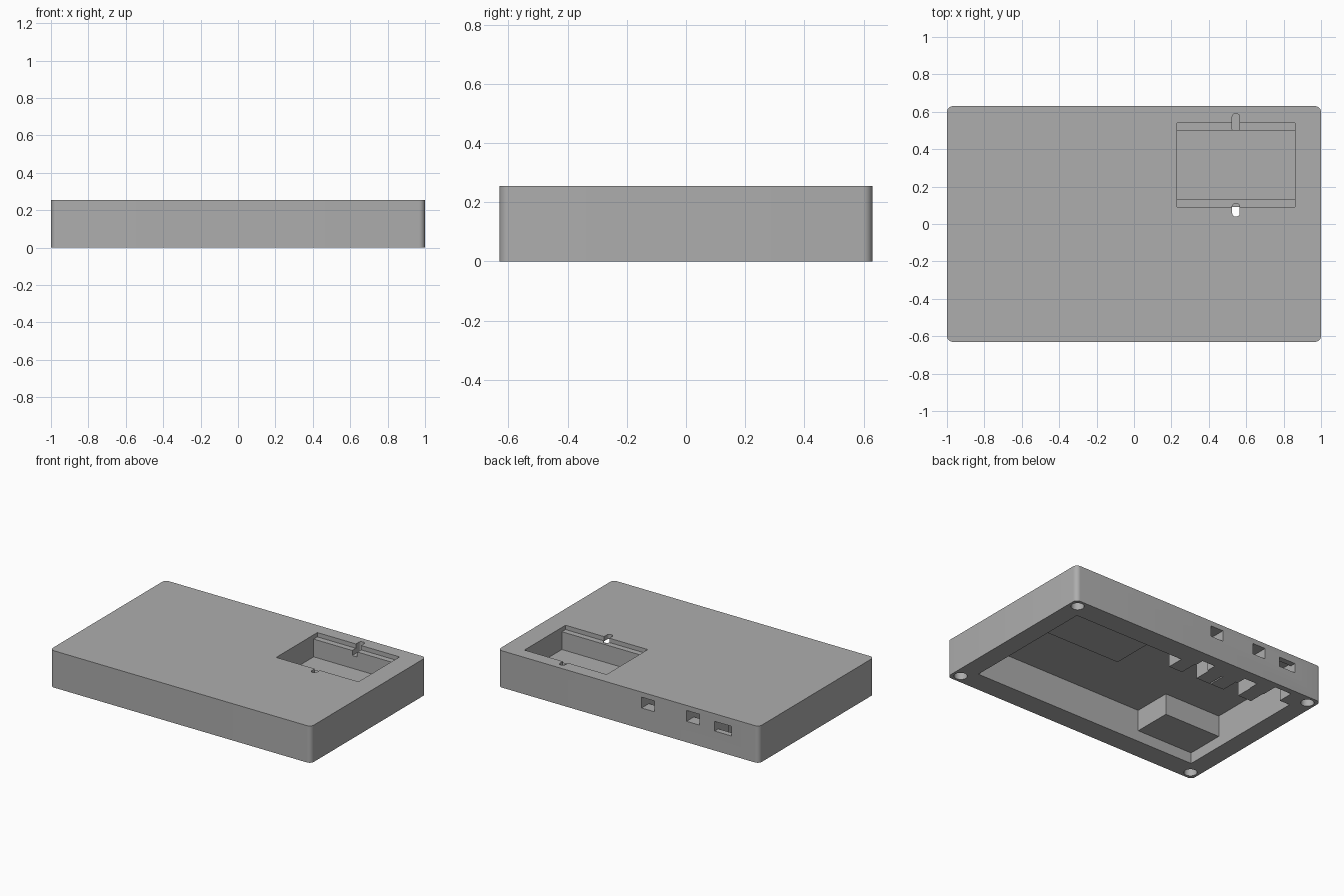
import bpy
import bmesh
from math import radians

default = bpy.data.objects.get("Cube")
if default:
    bpy.data.objects.remove(default, do_unlink=True)

# Single casing colour
grey = bpy.data.materials.new("casing grey")
grey.use_nodes = True
COLOUR = (0.42, 0.42, 0.42, 1)
grey.diffuse_color = COLOUR
grey.node_tree.nodes["Principled BSDF"].inputs["Base Color"].default_value = COLOUR

HEIGHT = 0.255
CEILING = 0.223
CAVITY_X, CAVITY_Y = 0.87, 0.48


def finish(bm, name):
    bmesh.ops.recalc_face_normals(bm, faces=bm.faces)
    mesh = bpy.data.meshes.new(name)
    bm.to_mesh(mesh)
    bm.free()
    mesh.materials.append(grey)
    obj = bpy.data.objects.new(name, mesh)
    bpy.context.collection.objects.link(obj)
    return obj


def box(name, x, y, z, radius=0):
    """Box from (min, max) ranges, with optional rounded upright edges."""
    bm = bmesh.new()
    bmesh.ops.create_cube(bm, size=1)
    for v in bm.verts:
        v.co = [r[0] if c < 0 else r[1] for c, r in zip(v.co, (x, y, z))]
    if radius:
        upright = [e for e in bm.edges
                   if abs(e.verts[0].co.z - e.verts[1].co.z) > 1e-4]
        bmesh.ops.bevel(bm, geom=upright, offset=radius, segments=8,
                        profile=0.5, affect='EDGES')
    return finish(bm, name)


def cylinder(name, x, y, z, radius):
    bm = bmesh.new()
    bmesh.ops.create_cone(bm, cap_ends=True, segments=32, radius1=radius,
                          radius2=radius, depth=z[1] - z[0])
    bmesh.ops.translate(bm, verts=bm.verts, vec=(x, y, sum(z) / 2))
    return finish(bm, name)


def combine(target, tool, operation):
    """Apply one boolean and discard its tool."""
    mod = target.modifiers.new("join", 'BOOLEAN')
    mod.operation = operation
    mod.solver = 'EXACT'
    mod.object = tool
    bpy.context.view_layer.objects.active = target
    bpy.ops.object.modifier_apply(modifier=mod.name)
    bpy.data.objects.remove(tool, do_unlink=True)


# Shell with an open underside
casing = box("casing", (-1, 1), (-0.63, 0.63), (0, HEIGHT), 0.032)
combine(casing, box("cavity", (-CAVITY_X, CAVITY_X), (-CAVITY_Y, CAVITY_Y),
                    (-0.1, CEILING)), 'DIFFERENCE')

# Battery box and corner block hanging from the ceiling
combine(casing, box("battery_box", (0.21, 0.9), (0.09, 0.56), (0.08, 0.24)), 'UNION')
combine(casing, box("corner_block", (-0.9, -0.437), (-0.51, -0.21),
                    (0.076, 0.24)), 'UNION')

# Connector brackets either side of the first two ports
for centre in (-0.15, -0.49):
    for side in (-1, 1):
        a, b = sorted((centre + side * 0.06, centre + side * 0.165))
        combine(casing, box("bracket", (a, b), (0.36, 0.52), (0, 0.24)), 'UNION')

# Lid rebate, battery pocket and finger slots
combine(casing, box("lid_rebate", (0.23, 0.86), (0.09, 0.54), (0.225, 0.3)), 'DIFFERENCE')
combine(casing, box("battery_pocket", (0.23, 0.86), (0.13, 0.50), (0.102, 0.3)), 'DIFFERENCE')
combine(casing, box("front_slot", (0.525, 0.565), (0.04, 0.11), (0.215, 0.3), 0.018), 'DIFFERENCE')
combine(casing, box("back_slot", (0.525, 0.565), (0.49, 0.59), (0.19, 0.3), 0.018), 'DIFFERENCE')

# Back ports, each with a connector notch behind it: x range, z range, notch depth
ports = (((-0.20, -0.10), (0.145, 0.22), 0.55),
         ((-0.545, -0.445), (0.145, 0.22), 0.55),
         ((-0.79, -0.66), (0.135, 0.202), 0.59))
for x, z, depth in ports:
    combine(casing, box("port_notch", x, (0.44, depth), (-0.1, 0.221)), 'DIFFERENCE')
    combine(casing, box("port_hole", (x[0] + 0.001, x[1] - 0.001), (0.5, 0.7), z), 'DIFFERENCE')

# Screw holes in the underside corners
for sx in (-1, 1):
    for sy in (-1, 1):
        combine(casing, cylinder("screw_hole", sx * 0.94, sy * 0.57,
                                 (-0.1, 0.2), 0.042), 'DIFFERENCE')

bpy.ops.object.select_all(action='DESELECT')
casing.select_set(True)
bpy.context.view_layer.objects.active = casing
bpy.ops.object.shade_smooth_by_angle(angle=radians(30))
